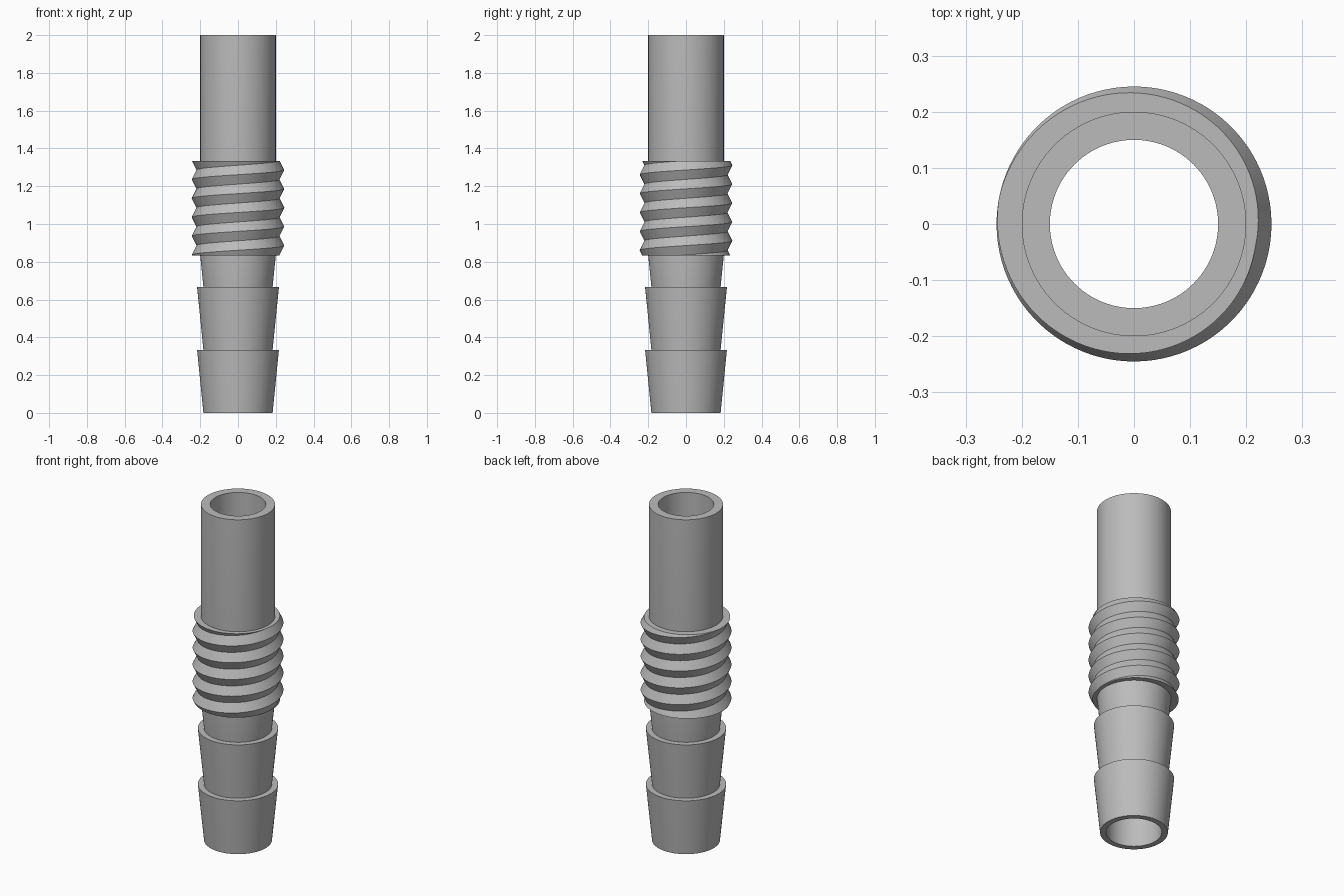
import bpy
import bmesh
from math import cos, sin, radians, tau, hypot

cube = bpy.data.objects.get("Cube")
if cube:
    bpy.data.objects.remove(cube, do_unlink=True)

grey = bpy.data.materials.new("matte grey")
grey.use_nodes = True
colour = (0.5, 0.5, 0.5, 1)
grey.diffuse_color = colour
grey.node_tree.nodes["Principled BSDF"].inputs["Base Color"].default_value = colour

SEGMENTS = 96
BORE, PIPE = 0.15, 0.2
BARB_LOW, BARB_HIGH, BARB_STEP = 0.1833, 0.2167, 1 / 3
THREAD_BOTTOM, THREAD_TOP, PITCH = 0.8333, 1.3333, 0.1
CREST, ROOT = 0.245, 0.22


def finish(bm, name, angle):
    """Turn a bmesh into a shaded object."""
    bmesh.ops.recalc_face_normals(bm, faces=bm.faces)
    mesh = bpy.data.meshes.new(name)
    bm.to_mesh(mesh)
    bm.free()
    mesh.materials.append(grey)
    obj = bpy.data.objects.new(name, mesh)
    bpy.context.collection.objects.link(obj)
    bpy.ops.object.select_all(action="DESELECT")
    obj.select_set(True)
    bpy.context.view_layer.objects.active = obj
    bpy.ops.object.shade_smooth_by_angle(angle=radians(angle))
    return obj


def lathe(name, profile):
    """Revolve a closed (radius, height) profile about z."""
    bm = bmesh.new()
    rings = [[bm.verts.new((r * cos(tau * s / SEGMENTS), r * sin(tau * s / SEGMENTS), z))
              for s in range(SEGMENTS)] for r, z in profile]
    for a, b in zip(rings, rings[1:] + rings[:1]):
        for s in range(SEGMENTS):
            t = (s + 1) % SEGMENTS
            bm.faces.new((a[s], a[t], b[t], b[s]))
    return finish(bm, name, 25)


# Hollow pipe with two hose barbs and a tapered neck
profile = [(BORE, 0)]
for i in range(2):
    profile += [(BARB_LOW, i * BARB_STEP), (BARB_HIGH, (i + 1) * BARB_STEP)]
profile += [(BARB_LOW, 2 * BARB_STEP), (PIPE, THREAD_BOTTOM), (PIPE, 2), (BORE, 2)]
lathe("barbed_pipe", profile)

# Right-handed V thread: a helical strip running past both ends
bm = bmesh.new()
start = THREAD_TOP - 7 * PITCH
rows = []
for j in range(19):
    r = ROOT if j % 2 else CREST
    row = []
    for s in range(SEGMENTS + 1):
        a = radians(170) + tau * s / SEGMENTS
        row.append(bm.verts.new((r * cos(a), r * sin(a), start + PITCH * (j / 2 + s / SEGMENTS))))
    rows.append(row)
for a, b in zip(rows, rows[1:]):
    for s in range(SEGMENTS):
        bm.faces.new((a[s], a[s + 1], b[s + 1], b[s]))
bmesh.ops.remove_doubles(bm, verts=bm.verts, dist=0.0001)

# Trim the thread flat and close each end down to the pipe
for height, direction in ((THREAD_BOTTOM, -1), (THREAD_TOP, 1)):
    bmesh.ops.bisect_plane(bm, geom=bm.verts[:] + bm.edges[:] + bm.faces[:], dist=0.00001,
                           plane_co=(0, 0, height), plane_no=(0, 0, direction), clear_outer=True)
    rim = [e for e in bm.edges if e.is_boundary
           and all(abs(v.co.z - height) < 0.0001 for v in e.verts)]
    made = bmesh.ops.extrude_edge_only(bm, edges=rim)["geom"]
    for v in made:
        if isinstance(v, bmesh.types.BMVert):
            scale = (PIPE - 0.008) / hypot(v.co.x, v.co.y)
            v.co.x *= scale
            v.co.y *= scale
finish(bm, "screw_thread", 30)
